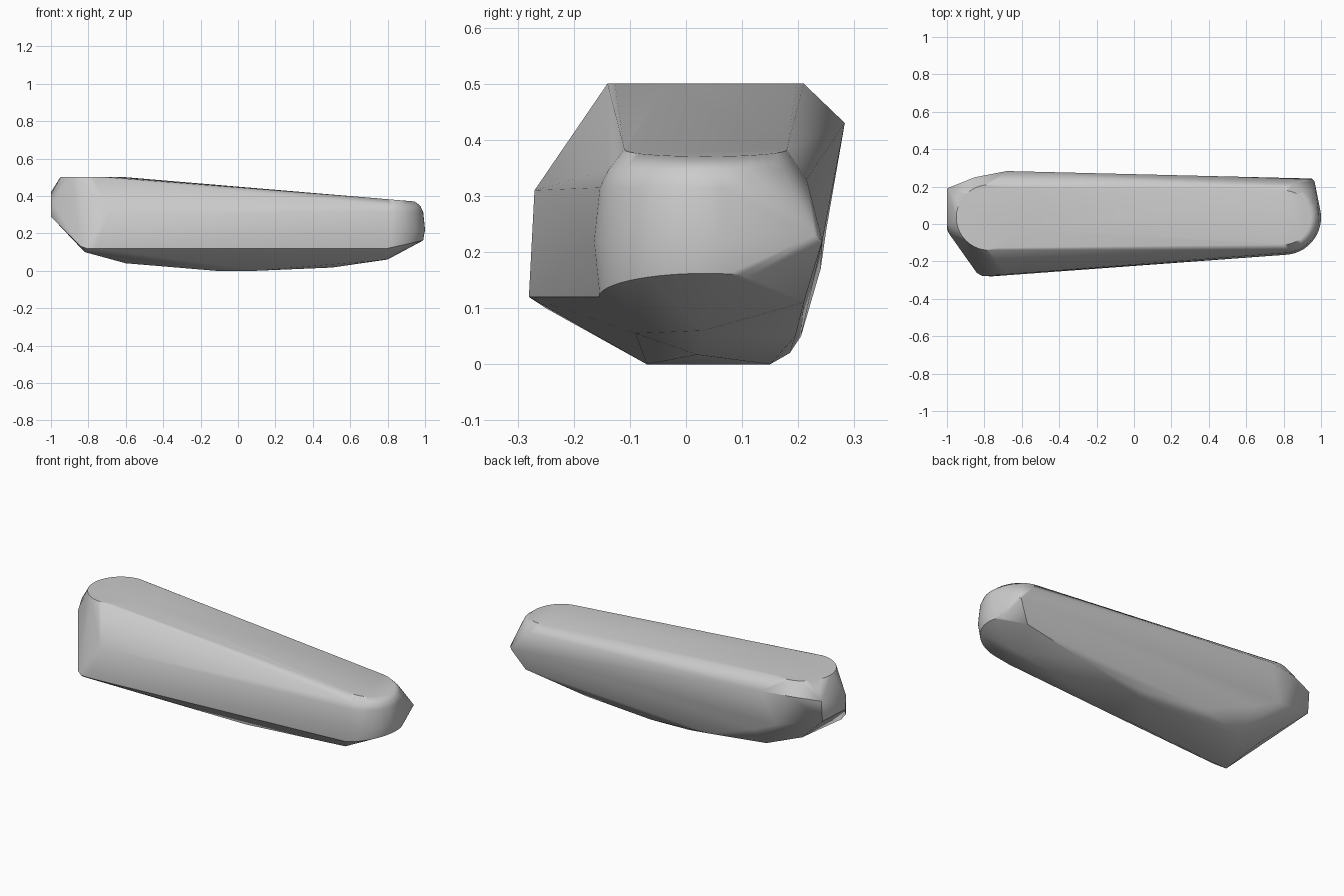
import bpy
import bmesh
from math import cos, sin, radians
from mathutils import Vector

default_cube = bpy.data.objects.get("Cube")
if default_cube:
    bpy.data.objects.remove(default_cube, do_unlink=True)


def arc(center, radius, start, end, steps, height):
    """Points on an arc, with height given as a function of x and angle."""
    points = []
    for i in range(steps + 1):
        a = radians(start + (end - start) * i / steps)
        x = center[0] + radius * cos(a)
        y = center[1] + radius * sin(a)
        points.append(Vector((x, y, height(x, a))))
    return points


def top_height(x, angle):
    """Flat at the tall end, then sloping down along the body."""
    return 0.5 - 0.13 * max(0, x + 0.6) / 1.55


def lower_rim(x, angle):
    """The rim under the narrow end rises toward the tip."""
    return 0.12 + 0.042 * max(0, cos(angle))


tall_end = (-0.775, 0.035)
narrow_end = (0.8, 0.035)
points = []

# Flat top: rounded at both ends
points += arc(tall_end, 0.175, 90, 270, 20, top_height)
points += arc(tall_end, 0.175, -90, 90, 8, top_height)
points += arc(narrow_end, 0.145, -90, 90, 20, top_height)

# Rounded wall of the narrow end
points += arc(narrow_end, 0.175, -90, 60, 18, lambda x, a: 0.347)
points += arc(narrow_end, 0.19, -90, 45, 18, lambda x, a: 0.315)
points += arc(narrow_end, 0.2, -90, 25, 18, lambda x, a: 0.22)
points += arc(narrow_end, 0.19, -90, 25, 18, lower_rim)

# Front wall and bevelled corner of the tall end
points += [Vector(p) for p in (
    (-0.69, -0.27, 0.31), (-0.76, -0.28, 0.12), (-0.81, -0.278, 0.12),
    (-0.84, -0.262, 0.13), (-0.82, -0.25, 0.1),
    (-1, -0.03, 0.29), (-1, 0, 0.41), (-0.99, -0.05, 0.36),
    (-1, 0.18, 0.3), (-1, 0.19, 0.42),
)]

# Slanted back wall
points += [Vector(p) for p in (
    (-0.85, 0.25, 0.43), (-0.68, 0.283, 0.43), (-0.75, 0.25, 0.24),
    (-0.6, 0.24, 0.17), (-0.29, 0.205, 0.05), (0.1, 0.185, 0.02),
    (0.5, 0.195, 0.05), (0.88, 0.21, 0.11),
    (0.95, 0.243, 0.22), (0.965, 0.23, 0.23), (0.85, 0.215, 0.33),
)]

# Shallow belly
points += [Vector(p) for p in (
    (-0.78, 0.05, 0.1), (-0.6, -0.1, 0.04), (-0.6, 0.12, 0.045),
    (-0.12, -0.07, 0), (-0.12, 0.14, 0), (0.1, -0.07, 0), (0.1, 0.15, 0),
    (0.5, 0.02, 0.017), (0.75, -0.09, 0.055), (0.8, 0.03, 0.06),
)]

# Wrap the points in one solid
bm = bmesh.new()
for p in points:
    bm.verts.new(p)
hull = bmesh.ops.convex_hull(bm, input=bm.verts)
loose = {g for g in hull["geom_interior"] + hull["geom_unused"]
         if isinstance(g, bmesh.types.BMVert)}
bmesh.ops.delete(bm, geom=list(loose), context="VERTS")
bmesh.ops.remove_doubles(bm, verts=bm.verts, dist=0.001)
bmesh.ops.dissolve_limit(bm, angle_limit=radians(1),
                         verts=bm.verts, edges=bm.edges)
bmesh.ops.recalc_face_normals(bm, faces=bm.faces)

mesh = bpy.data.meshes.new("tapered_body")
bm.to_mesh(mesh)
bm.free()
body = bpy.data.objects.new("tapered_body", mesh)
bpy.context.collection.objects.link(body)

# Plain grey surface
grey = bpy.data.materials.new("light_grey")
grey.use_nodes = True
colour = (0.6, 0.6, 0.6, 1)
grey.diffuse_color = colour
grey.node_tree.nodes["Principled BSDF"].inputs["Base Color"].default_value = colour
mesh.materials.append(grey)

# Soft shading that keeps large faces flat
bpy.ops.object.select_all(action="DESELECT")
body.select_set(True)
bpy.context.view_layer.objects.active = body
bpy.ops.object.shade_smooth_by_angle(angle=radians(40))
weighted = body.modifiers.new("weighted_normals", "WEIGHTED_NORMAL")
weighted.keep_sharp = True
